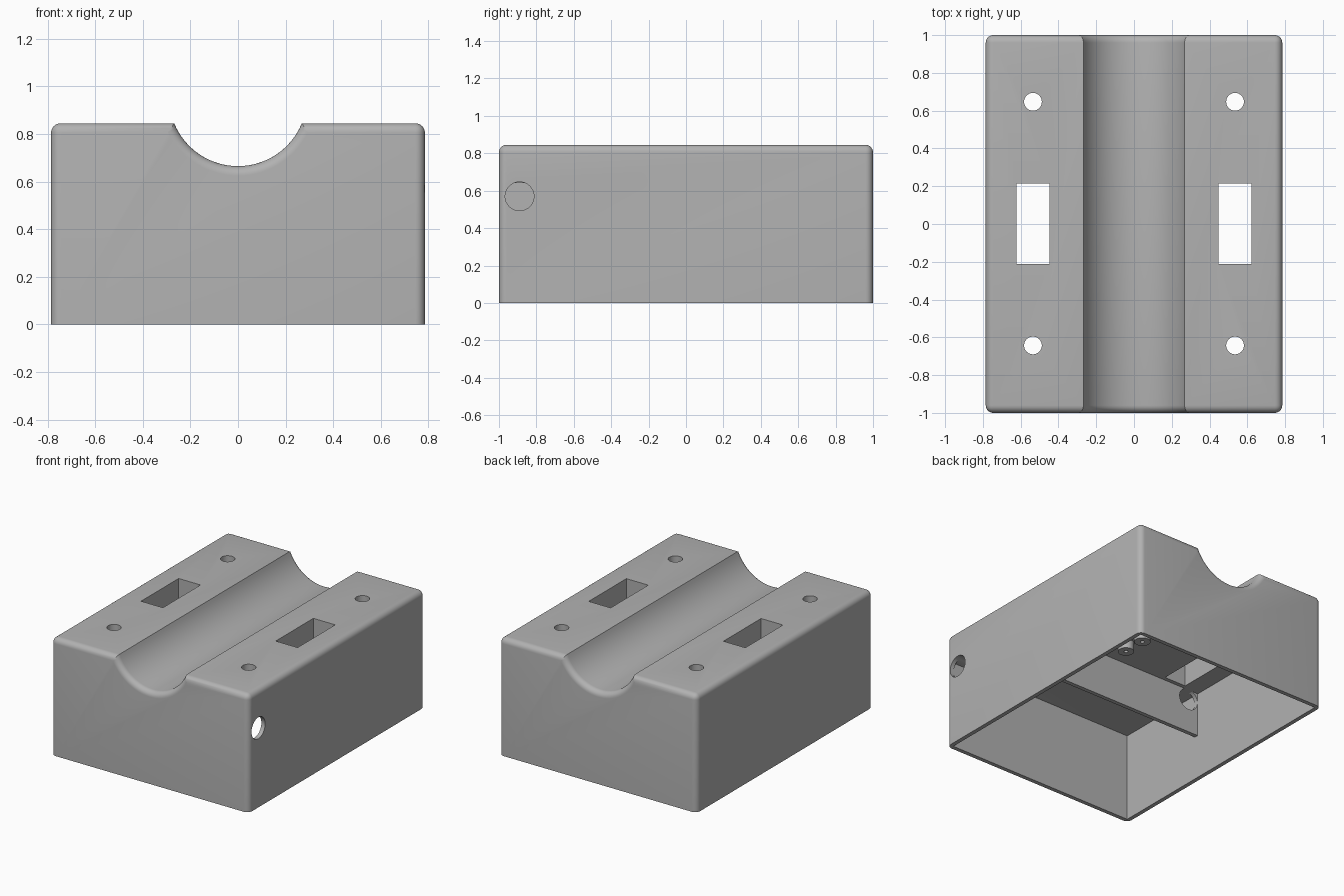
import bpy, bmesh, math
from mathutils import Matrix, Vector

cube = bpy.data.objects.get("Cube")
if cube:
    bpy.data.objects.remove(cube, do_unlink=True)

HX, HY, TOP = 0.785, 1.0, 0.845      # outer half sizes and height
WALL, CEIL, FILLET = 0.03, 0.64, 0.04
CABLE_R, CABLE_Z = 0.077, 0.57

grey = bpy.data.materials.new("plain grey")
grey.use_nodes = True
grey.diffuse_color = (0.445, 0.445, 0.445, 1)
grey.node_tree.nodes["Principled BSDF"].inputs["Base Color"].default_value = grey.diffuse_color


def finish(bm, name):
    bmesh.ops.recalc_face_normals(bm, faces=bm.faces)
    mesh = bpy.data.meshes.new(name)
    bm.to_mesh(mesh)
    bm.free()
    mesh.materials.append(grey)
    obj = bpy.data.objects.new(name, mesh)
    bpy.context.collection.objects.link(obj)
    return obj


def box(name, low, high):
    bm = bmesh.new()
    low, high = Vector(low), Vector(high)
    place = Matrix.Translation((low + high) / 2) @ Matrix.Diagonal((*(high - low), 1))
    bmesh.ops.create_cube(bm, size=1, matrix=place)
    return finish(bm, name)


def cylinder(name, centre, radius, depth, axis="Z"):
    turn = {"X": Matrix.Rotation(math.pi / 2, 4, "Y"),
            "Y": Matrix.Rotation(math.pi / 2, 4, "X"),
            "Z": Matrix.Identity(4)}[axis]
    bm = bmesh.new()
    bmesh.ops.create_cone(bm, cap_ends=True, segments=40, radius1=radius, radius2=radius,
                          depth=depth, matrix=Matrix.Translation(centre) @ turn)
    return finish(bm, name)


def activate(obj):
    bpy.ops.object.select_all(action="DESELECT")
    obj.select_set(True)
    bpy.context.view_layer.objects.active = obj


def cut(obj, cutters):
    activate(obj)
    for cutter in cutters:
        cutter.hide_render = True
        mod = obj.modifiers.new("cut", "BOOLEAN")
        mod.operation, mod.solver, mod.object = "DIFFERENCE", "EXACT", cutter
        bpy.ops.object.modifier_apply(modifier=mod.name)
        bpy.data.objects.remove(cutter, do_unlink=True)


def smooth(obj):
    activate(obj)
    bpy.ops.object.shade_smooth_by_angle(angle=math.radians(30))


# Body: grooved profile extruded front to back
half, depth = 0.268, 0.18
radius = (half ** 2 + depth ** 2) / (2 * depth)
sweep = math.asin(half / radius)
steps = 32
profile = [(-HX, 0), (HX, 0), (HX, TOP)]
for i in range(steps + 1):
    a = sweep * (1 - 2 * i / steps)
    profile.append((radius * math.sin(a), TOP - depth + radius * (1 - math.cos(a))))
profile.append((-HX, TOP))

bm = bmesh.new()
face = bm.faces.new([bm.verts.new((x, -HY, z)) for x, z in profile])
grown = bmesh.ops.extrude_face_region(bm, geom=[face])
bmesh.ops.translate(bm, vec=(0, 2 * HY, 0),
                    verts=[g for g in grown["geom"] if isinstance(g, bmesh.types.BMVert)])
bmesh.ops.recalc_face_normals(bm, faces=bm.faces)


def rounded(edge):
    a, b = (v.co for v in edge.verts)
    if max(a.z, b.z) < 0.01:
        return False
    along_y = abs(a.y - b.y) > 0.1
    return not along_y or abs(a.x) > HX - 0.01


# Round the upright corners, the outer top edges and the groove ends
bmesh.ops.bevel(bm, geom=[e for e in bm.edges if rounded(e)], offset=FILLET, segments=6,
                profile=0.5, affect="EDGES", clamp_overlap=False)
body = finish(bm, "body_shell")

# Hollow underside, side cable hole, top windows and screw holes
cutters = [box("cavity", (WALL - HX, WALL - HY, -0.1), (HX - WALL, HY - WALL, CEIL)),
           cylinder("side_hole", (HX, -0.89, CABLE_Z), CABLE_R, 0.2, "X")]
for side in (-1, 1):
    x = side * 0.535
    cutters.append(box("window", (x - 0.087, -0.212, 0.5), (x + 0.087, 0.215, 1)))
    for y in (-0.643, 0.647):
        cutters.append(cylinder("screw_hole", (x, y, 0.75), 0.047, 0.5))
cut(body, cutters)
smooth(body)

# Cross partition hanging from the ceiling, with a cable hole beside the wall
partition = box("partition", (-HX + WALL - 0.005, -0.27, 0.32), (HX - WALL + 0.005, -0.24, CEIL + 0.005))
cut(partition, [cylinder("partition_hole", (-0.675, -0.255, CABLE_Z), CABLE_R, 0.2, "Y")])
smooth(partition)

# Small mounting posts under the ceiling
for i, y in enumerate((-0.03, 0.14)):
    post = cylinder(f"post_{i + 1}", (0.045, y, CEIL - 0.03), 0.054, 0.07)
    cut(post, [cylinder("pilot_hole", (0.045, y, CEIL - 0.06), 0.014, 0.08)])
    smooth(post)
